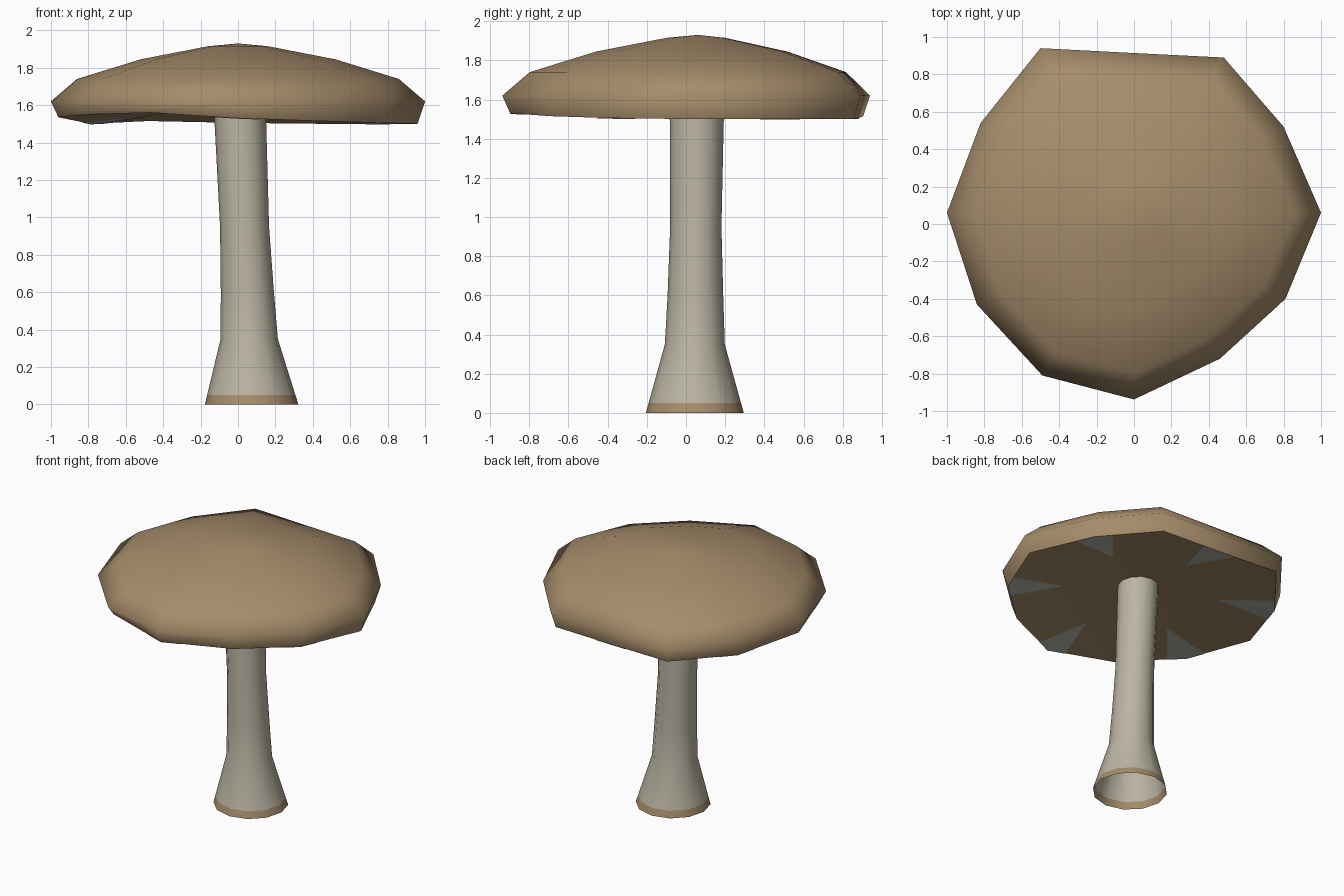
import bpy, bmesh, math
from mathutils import Vector

cube = bpy.data.objects.get("Cube")
if cube:
    bpy.data.objects.remove(cube, do_unlink=True)


def material(name, rgb):
    m = bpy.data.materials.new(name)
    m.use_nodes = True
    m.diffuse_color = (*rgb, 1)
    m.node_tree.nodes["Principled BSDF"].inputs["Base Color"].default_value = (*rgb, 1)
    return m


brown = material("cap brown", (0.38, 0.265, 0.145))
cream = material("stem cream", (0.50, 0.46, 0.37))
grey = material("gill grey", (0.46, 0.46, 0.42))


def add_object(name, bm, mats, smooth=True):
    mesh = bpy.data.meshes.new(name)
    bm.to_mesh(mesh)
    bm.free()
    for m in mats:
        mesh.materials.append(m)
    for p in mesh.polygons:
        p.use_smooth = smooth
    ob = bpy.data.objects.new(name, mesh)
    bpy.context.collection.objects.link(ob)
    return ob


def bridge(bm, a, b):
    n = len(a)
    return [bm.faces.new((a[i], a[(i + 1) % n], b[(i + 1) % n], b[i])) for i in range(n)]


def fan(bm, ring, tip):
    n = len(ring)
    for i in range(n):
        bm.faces.new((ring[i], ring[(i + 1) % n], tip))


# Uneven rim outline, counter-clockwise from the left side
CENTRE = Vector((0, 0.06))
RIM = [Vector(p) for p in (
    (1, .06), (.8, .52), (.48, .89), (0, .914), (-.5, .94), (-.82, .54),
    (-1, .06), (-.84, -.43), (-.49, -.81), (0, -.938), (.46, -.72), (.81, -.4))]
LIP_Z = (1.50, 1.50, 1.50, 1.505, 1.515, 1.50, 1.535, 1.55, 1.56, 1.53, 1.515, 1.505)


def rim_point(i, scale, z):
    p = CENTRE + (RIM[i] - CENTRE) * scale
    return Vector((p.x, p.y, z))


# Domed cap with rolled edge
bm = bmesh.new()
rings = [[bm.verts.new(rim_point(i, .96, LIP_Z[i])) for i in range(len(RIM))]]
for scale, z in ((1, 1.62), (.86, 1.74), (.52, 1.845), (.16, 1.915)):
    rings.append([bm.verts.new(rim_point(i, scale, z)) for i in range(len(RIM))])
for low, high in zip(rings, rings[1:]):
    bridge(bm, low, high)
fan(bm, rings[-1], bm.verts.new((0, .06, 1.93)))
add_object("cap", bm, [brown])

# Shallow hollow underside of the cap
HUB = Vector((0, .06, 1.61))
bm = bmesh.new()
lip = [bm.verts.new(rim_point(i, .96, LIP_Z[i])) for i in range(len(RIM))]
fan(bm, lip[::-1], bm.verts.new(HUB))
add_object("cap_underside", bm, [brown])

# Tapering grey gill patches on every second corner of the underside
bm = bmesh.new()
DROP = Vector((0, 0, -.003))
for i in range(1, len(RIM), 2):
    corner = rim_point(i, .96, LIP_Z[i])
    tip = bm.verts.new(HUB.lerp(corner, .58) + DROP)
    mid = bm.verts.new(corner + DROP)
    for j in (i - 1, (i + 1) % len(RIM)):
        side = bm.verts.new(corner.lerp(rim_point(j, .96, LIP_Z[j]), .27) + DROP)
        bm.faces.new((tip, mid, side))
for f in bm.faces:
    f.normal_update()
    if f.normal.z > 0:
        f.normal_flip()
add_object("gill_patches", bm, [grey], smooth=False)

# Leaning hollow stem: centre x, centre y, height, radius
SIDES = 12
PROFILE = ((.073, .045, 0, .25), (.071, .045, .05, .236), (.06, .045, .35, .153),
           (.05, .048, .6, .142), (.035, .05, .95, .131), (.013, .055, 1.5, .138),
           (.01, .056, 1.6, .138))
bm = bmesh.new()
rings = []
for x, y, z, r in PROFILE:
    angles = [math.tau * k / SIDES for k in range(SIDES)]
    rings.append([bm.verts.new((x + r * math.cos(a), y + r * math.sin(a), z)) for a in angles])
for level, (low, high) in enumerate(zip(rings, rings[1:])):
    for f in bridge(bm, low, high):
        f.material_index = 1 if level == 0 else 0  # brown foot band
add_object("stem", bm, [cream, brown])
